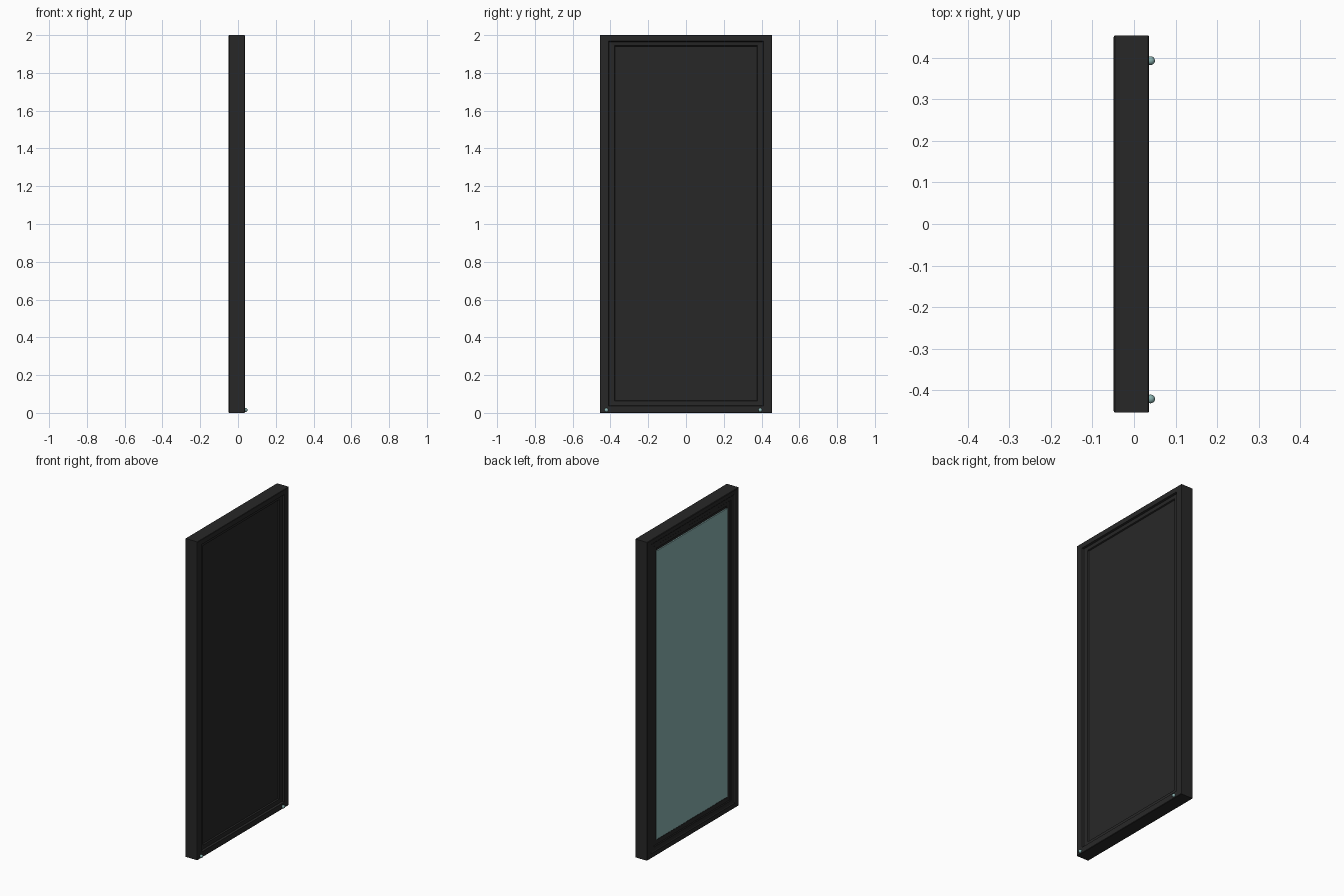
import bpy, bmesh
from mathutils import Vector

if "Cube" in bpy.data.objects:
    bpy.data.objects.remove(bpy.data.objects["Cube"])


def material(name, rgb):
    m = bpy.data.materials.new(name)
    m.diffuse_color = (*rgb, 1)
    m.use_nodes = True
    m.node_tree.nodes["Principled BSDF"].inputs["Base Color"].default_value = m.diffuse_color
    return m


BLACK = material("black frame", (0.0205, 0.0205, 0.0205))
GLASS = material("grey green glass", (0.255, 0.44, 0.43))


def finish(name, bm, mat):
    bmesh.ops.recalc_face_normals(bm, faces=bm.faces)
    me = bpy.data.meshes.new(name)
    bm.to_mesh(me)
    bm.free()
    me.materials.append(mat)
    ob = bpy.data.objects.new(name, me)
    bpy.context.collection.objects.link(ob)
    return ob


def plate(name, x0, x1, half, z0, z1, mat):
    bm = bmesh.new()
    bmesh.ops.create_cube(bm, size=1)
    for v in bm.verts:
        v.co = Vector((x1 if v.co.x > 0 else x0,
                       half if v.co.y > 0 else -half,
                       z1 if v.co.z > 0 else z0))
    return finish(name, bm, mat)


# Mitred frame: a moulding profile of (inset from the outer edge, x)
profile = [(0, 0.034), (0, -0.046), (0.004, -0.049), (0.036, -0.049),
           (0.041, -0.046), (0.070, -0.045), (0.075, -0.041), (0.106, -0.039),
           (0.106, 0.012), (0.079, 0.014), (0.075, 0.022), (0.047, 0.024),
           (0.043, 0.036), (0.003, 0.036)]
bm = bmesh.new()
rings = []
for sy, top in ((-1, 0), (1, 0), (1, 1), (-1, 1)):
    rings.append([bm.verts.new((x, sy * (0.454 - d),
                                2 - d * 0.75 if top else d * 0.84))
                  for d, x in profile])
n = len(profile)
for i in range(4):
    a, b = rings[i], rings[(i + 1) % 4]
    for j in range(n):
        k = (j + 1) % n
        bm.faces.new((a[j], a[k], b[k], b[j]))
finish("frame", bm, BLACK)

# Glass facing -x and dark backing panel facing +x
plate("glass_pane", -0.042, -0.034, 0.354, 0.093, 1.905, GLASS)
plate("backing_panel", -0.03, 0.014, 0.376, 0.064, 1.942, BLACK)

# Small round knobs at the lower corners of the back
for name, y in (("left_knob", -0.421), ("right_knob", 0.393)):
    bm = bmesh.new()
    bmesh.ops.create_uvsphere(bm, u_segments=20, v_segments=12, radius=0.0105)
    bmesh.ops.translate(bm, verts=bm.verts, vec=(0.04, y, 0.015))
    for f in bm.faces:
        f.smooth = True
    finish(name, bm, GLASS)
